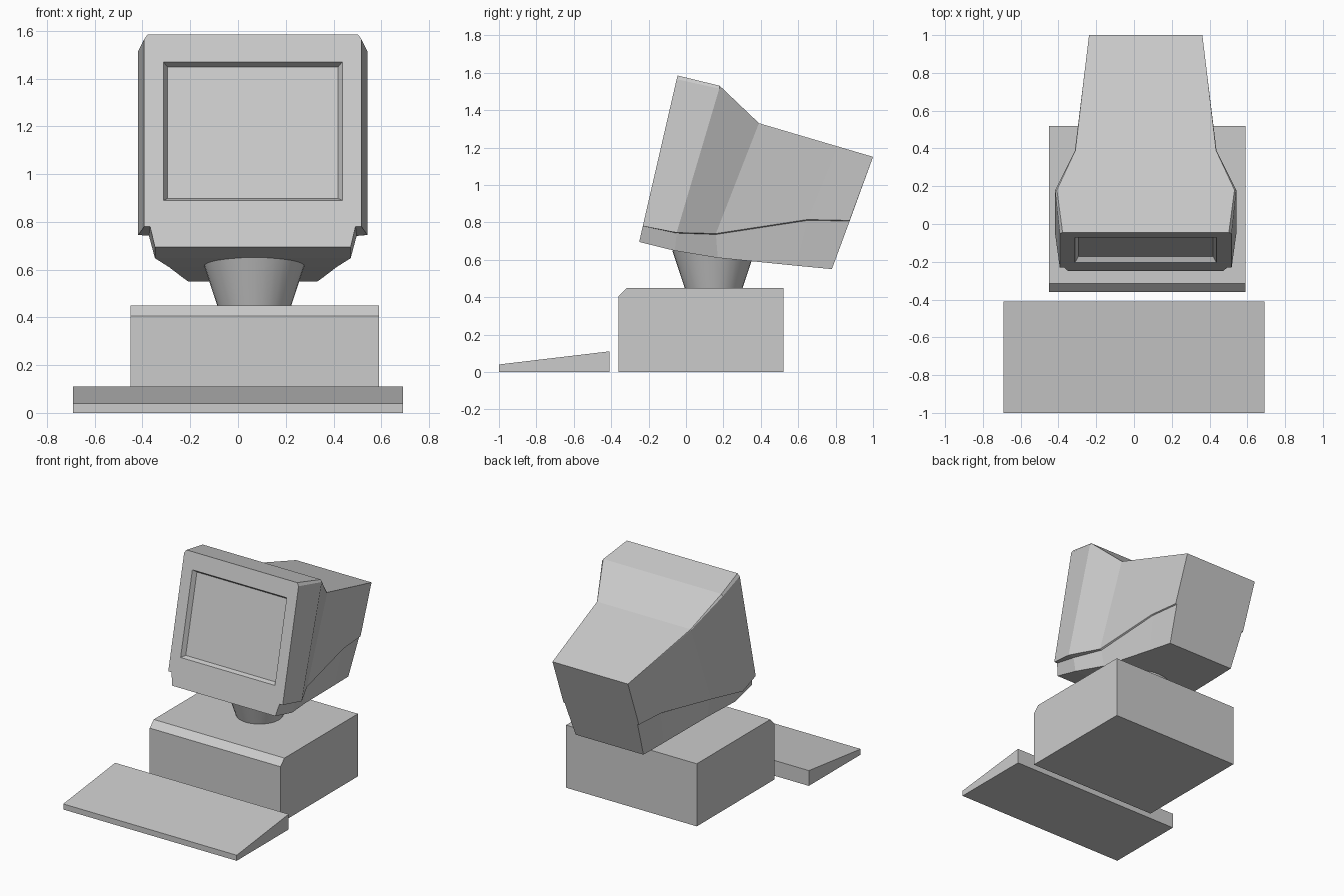
import bpy, bmesh
from mathutils import Vector

old = bpy.data.objects.get("Cube")
if old:
    bpy.data.objects.remove(old, do_unlink=True)

grey = bpy.data.materials.new("light grey plastic")
grey.use_nodes = True
colour = (0.6, 0.6, 0.6, 1)
grey.diffuse_color = colour
grey.node_tree.nodes["Principled BSDF"].inputs["Base Color"].default_value = colour


def finish(bm, name):
    bmesh.ops.recalc_face_normals(bm, faces=bm.faces)
    mesh = bpy.data.meshes.new(name)
    bm.to_mesh(mesh)
    bm.free()
    mesh.materials.append(grey)
    obj = bpy.data.objects.new(name, mesh)
    bpy.context.collection.objects.link(obj)
    return obj


def loft(bm, rings):
    """Skin closed rings of equal length and cap both ends; returns the first cap."""
    loops = [[bm.verts.new(p) for p in ring] for ring in rings]
    for a, b in zip(loops, loops[1:]):
        for i in range(len(a)):
            j = (i + 1) % len(a)
            bm.faces.new((a[i], a[j], b[j], b[i]))
    bm.faces.new(loops[-1])
    return bm.faces.new(loops[0])


def side_extrusion(name, profile, x0, x1):
    """Extrude a (y, z) side profile along x."""
    bm = bmesh.new()
    loft(bm, [[(x, y, z) for y, z in profile] for x in (x0, x1)])
    return finish(bm, name)


# Keyboard wedge and computer case with a chamfered front edge
side_extrusion("keyboard", [(-1, 0), (-0.41, 0), (-0.41, 0.11), (-1, 0.04)], -0.69, 0.69)
side_extrusion("computer_case", [(-0.36, 0), (0.52, 0), (0.52, 0.45), (-0.315, 0.45),
                                 (-0.36, 0.405)], -0.45, 0.59)

# Flared monitor neck
bpy.ops.mesh.primitive_cone_add(vertices=32, radius1=0.155, radius2=0.222, depth=0.2,
                                location=(0.068, 0.148, 0.55))
neck = bpy.context.object
neck.name = "monitor_neck"
neck.data.materials.append(grey)
bpy.ops.object.shade_smooth_by_angle()

# Monitor shell stations, front to back: (half width, y, z) of the
# top edge, shoulder, ledge outside, ledge inside and bottom edge
stations = [
    [(.44, -.045, 1.585), (.455, -.05, 1.565), (.455, -.231, .78), (.43, -.231, .78), (.41, -.25, .695)],
    [(.47, .18, 1.53), (.48, .178, 1.515), (.48, -.05, .745), (.435, -.05, .742), (.41, -.06, .648)],
    [(.372, .39, 1.33), (.375, .388, 1.325), (.375, .16, .74), (.362, .16, .735), (.35, .17, .61)],
    [(.323, .81, 1.206), (.323, .809, 1.202), (.323, .65, .815), (.315, .65, .81), (.295, .59, .568)],
    [(.3, 1, 1.15), (.3, .999, 1.147), (.3, .875, .81), (.29, .875, .807), (.27, .78, .55)],
]
CENTRE = 0.062
bm = bmesh.new()
front = loft(bm, [[(CENTRE + w, y, z) for w, y, z in s] +
                  [(CENTRE - w, y, z) for w, y, z in reversed(s)] for s in stations])

# Recessed screen: nested rectangles measured up the tilted front face
origin = Vector((CENTRE, -0.25, 0.695))
up = (Vector((CENTRE, -0.045, 1.585)) - origin).normalized()
inward = Vector((0, up.z, -up.y))


def rectangle(half, low, high, depth):
    return [bm.verts.new(origin + Vector((x, 0, 0)) + up * h + inward * depth)
            for x, h in ((-half, low), (half, low), (half, high), (-half, high))]


rim = rectangle(0.375, 0.2, 0.795, 0)
screen = rectangle(0.357, 0.215, 0.78, 0.03)
for i in range(4):
    j = (i + 1) % 4
    bm.faces.new((rim[i], rim[j], screen[j], screen[i]))
bm.faces.new(screen)

# Bezel: replace the front cap with left and right halves around the opening
cap = list(front.verts)
bm.faces.remove(front)
right_side, left_side = cap[:5], cap[5:]
bm.faces.new(right_side + [rim[1], rim[2]])
bm.faces.new(left_side + [rim[3], rim[0]])
bm.faces.new((left_side[-1], right_side[0], rim[2], rim[3]))
bm.faces.new((right_side[-1], left_side[0], rim[0], rim[1]))
finish(bm, "monitor")
